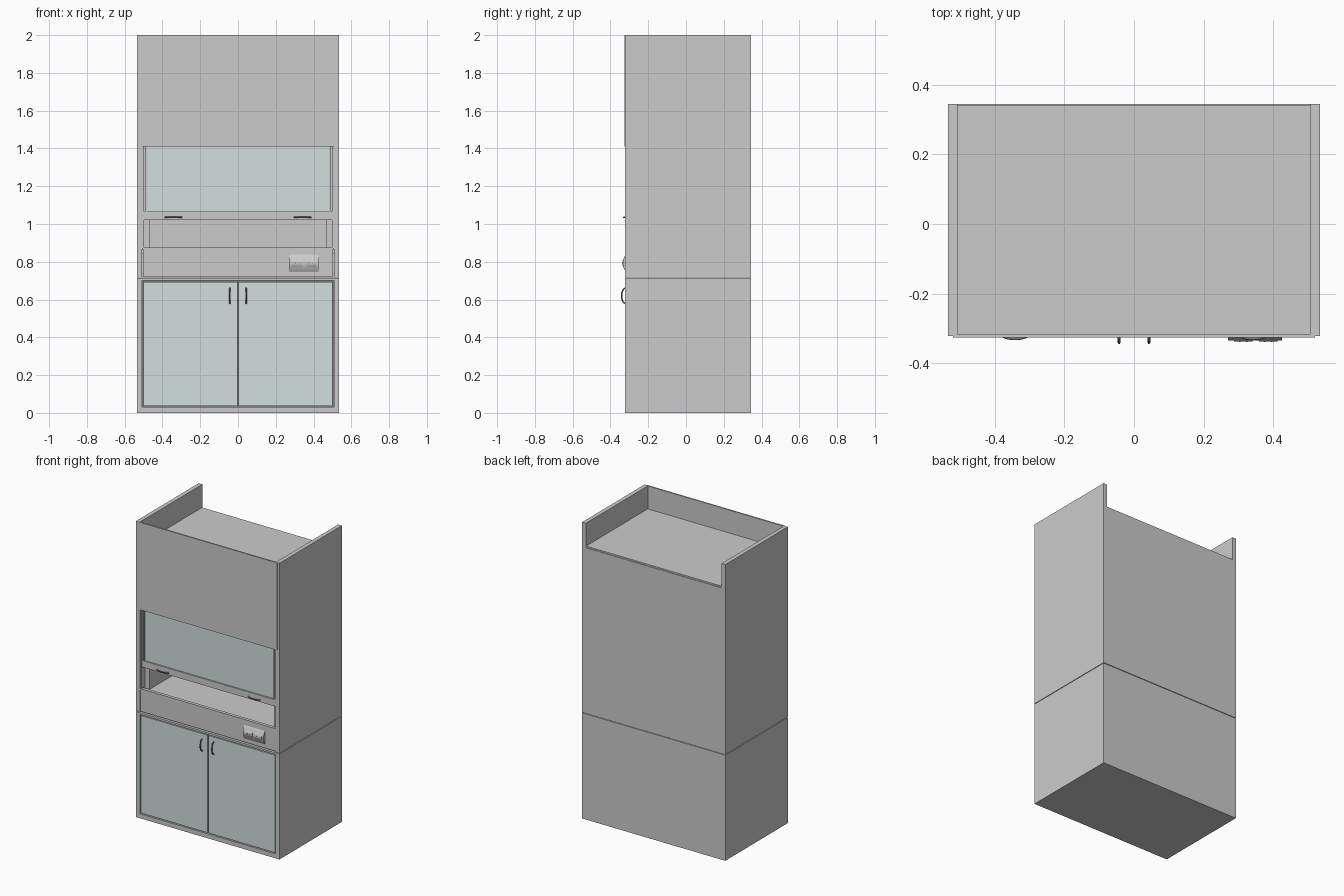
import bpy, bmesh, math
from mathutils import Vector

if "Cube" in bpy.data.objects:
    bpy.data.objects.remove(bpy.data.objects["Cube"])


def material(name, col):
    m = bpy.data.materials.new(name)
    m.diffuse_color = (*col, 1)
    m.use_nodes = True
    m.node_tree.nodes["Principled BSDF"].inputs["Base Color"].default_value = m.diffuse_color
    return m


glass = material("tinted_glass", (0.64, 0.74, 0.73))
rail_grey = material("rail_grey", (0.66, 0.64, 0.64))
dark = material("dark_metal", (0.2, 0.2, 0.2))


def finish(name, bm, mat=None):
    bmesh.ops.recalc_face_normals(bm, faces=bm.faces)
    me = bpy.data.meshes.new(name)
    bm.to_mesh(me)
    bm.free()
    ob = bpy.data.objects.new(name, me)
    bpy.context.collection.objects.link(ob)
    if mat:
        me.materials.append(mat)
    return ob


def box(name, x0, x1, y0, y1, z0, z1, mat=None):
    bm = bmesh.new()
    bmesh.ops.create_cube(bm, size=1)
    for v in bm.verts:
        v.co = ((x0 + x1) / 2 + v.co.x * (x1 - x0),
                (y0 + y1) / 2 + v.co.y * (y1 - y0),
                (z0 + z1) / 2 + v.co.z * (z1 - z0))
    return finish(name, bm, mat)


def bow_handle(name, centre, axis, half, depth, radius):
    # half-ellipse rod bulging forwards
    cu = bpy.data.curves.new(name, 'CURVE')
    cu.dimensions = '3D'
    cu.bevel_depth = radius
    cu.bevel_resolution = 2
    cu.use_fill_caps = True
    sp = cu.splines.new('POLY')
    n = 16
    sp.points.add(n)
    for i, p in enumerate(sp.points):
        a = math.pi * i / n
        co = Vector(centre) + Vector(axis) * half * math.cos(a) + Vector((0, -depth * math.sin(a), 0))
        p.co = (*co, 1)
    ob = bpy.data.objects.new(name, cu)
    bpy.context.collection.objects.link(ob)
    cu.materials.append(dark)


def bulged_plate(name, x0, x1, z0, z1, y, bulge, mat=None):
    # arc profile in y-z swept along x
    bm = bmesh.new()
    n = 12
    prof = [bm.verts.new((x0, y - bulge * math.sin(math.pi * i / n),
                          z0 + (z1 - z0) * i / n)) for i in range(n + 1)]
    f = bm.faces.new(prof)
    r = bmesh.ops.extrude_face_region(bm, geom=[f])
    bmesh.ops.translate(bm, vec=(x1 - x0, 0, 0),
                        verts=[v for v in r['geom'] if isinstance(v, bmesh.types.BMVert)])
    ob = finish(name, bm, mat)
    bpy.context.view_layer.objects.active = ob
    ob.select_set(True)
    bpy.ops.object.shade_smooth_by_angle(angle=math.radians(30))
    ob.select_set(False)


W, T, F, B = 0.535, 0.507, -0.322, 0.345
SEAM = 0.715

# Mirrored parts of base and hood
for s, side in ((-1, "left"), (1, "right")):
    def sbox(name, a, b, *rest):
        return box(side + name, min(s * a, s * b), max(s * a, s * b), *rest)
    sbox("_base_side", T, W, F, B, 0, SEAM - 0.002)
    sbox("_hood_side", T, W, F, B, SEAM + 0.002, 2.0)
    sbox("_inner_liner", 0.465, T, -0.28, 0.30, 0.865, 1.82)
    sbox("_outer_track", 0.498, T, -0.318, -0.28, 0.875, 1.41)
    sbox("_inner_track", 0.483, 0.492, -0.312, -0.28, 1.05, 1.41)
    sbox("_door", 0.003, 0.5, -0.32, -0.30, 0.036, 0.694, glass)
    bow_handle(side + "_door_handle", (s * 0.043, -0.32, 0.62), (0, 0, 1), 0.04, 0.021, 0.004)
    bow_handle(side + "_sash_handle", (s * 0.342, -0.31, 1.035), (1, 0, 0), 0.044, 0.02, 0.004)

# Base cabinet carcass
box("base_bottom", -T, T, F, B, 0, 0.03)
box("base_top", -T, T, F, B, 0.70, SEAM - 0.002)
box("base_back", -T, T, B - 0.01, B, 0.03, 0.70)
box("door_stop", -T, T, -0.298, -0.29, 0.03, 0.70, dark)

# Hood carcass
box("hood_floor", -T, T, -0.30, B, SEAM + 0.002, 0.74)
box("hood_back", -T, T, B - 0.006, B, 0.74, 1.835)
box("hood_roof", -T, T, -0.318, B - 0.004, 1.825, 1.845)
box("upper_front_panel", -0.52, 0.52, -0.326, -0.316, 1.41, 2.0)
box("lower_front_panel", -0.503, 0.503, -0.32, -0.30, 0.722, 0.868)
box("worktop", -T, T, -0.30, B - 0.006, 0.845, 0.865)
box("worktop_lip", -T, T, -0.322, -0.30, 0.868, 0.876)
box("rear_baffle", -0.465, 0.465, 0.29, 0.30, 0.865, 1.82)

# Sliding sash
box("sash_glass", -0.483, 0.483, -0.305, -0.299, 1.06, 1.45, glass)
box("sash_rail", -0.498, 0.498, -0.314, -0.294, 1.02, 1.065, rail_grey)

# Power outlet with two covers
bulged_plate("outlet_housing", 0.27, 0.425, 0.745, 0.84, -0.319, 0.016)
for i, x in enumerate((0.314, 0.386)):
    bulged_plate(f"outlet_cover_{i + 1}", x - 0.027, x + 0.027, 0.763, 0.822, -0.326, 0.012)
    for dx in (-0.01, 0.01):
        box("outlet_hole", x + dx - 0.002, x + dx + 0.002, -0.3388, -0.33, 0.790, 0.796, dark)
